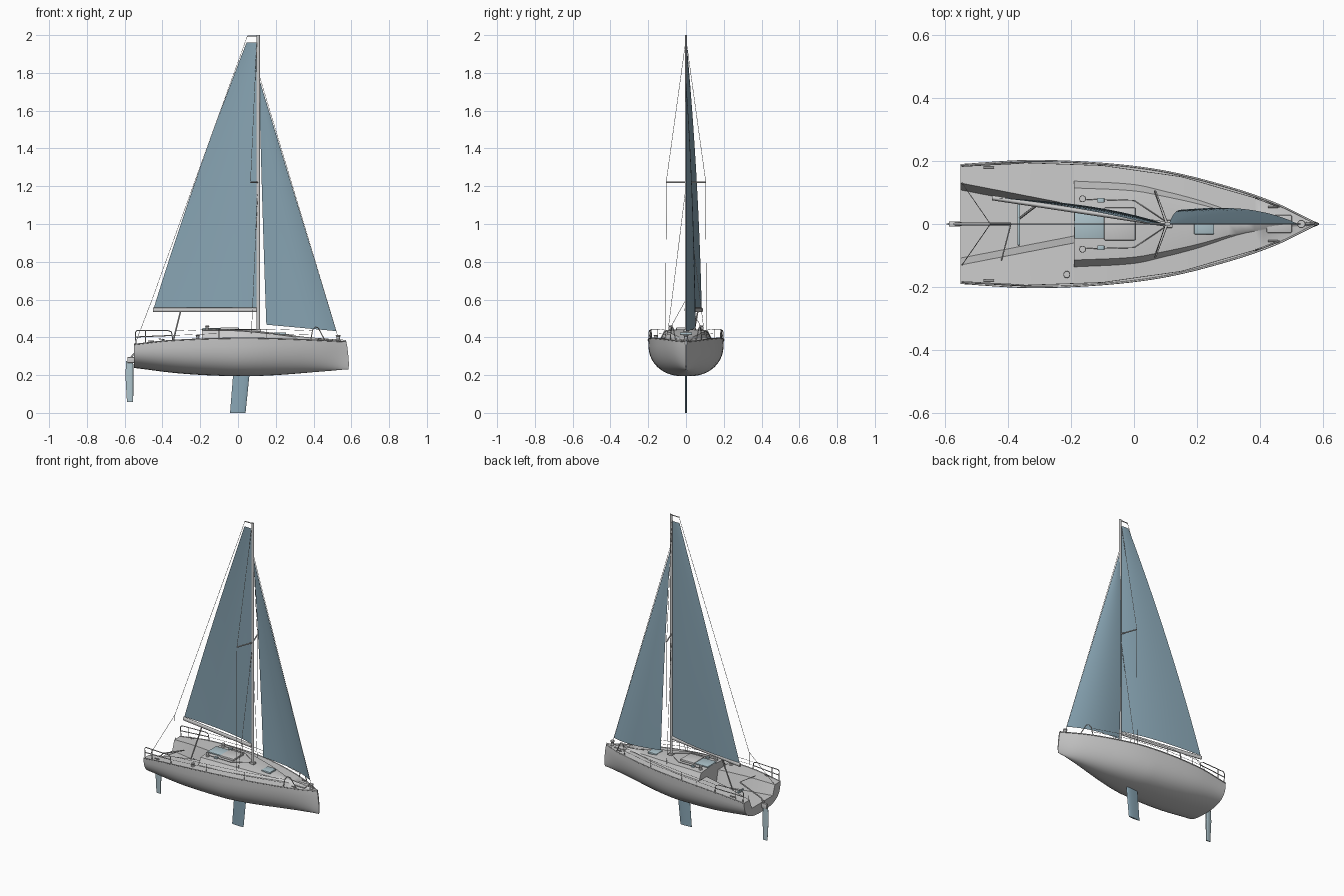
import bpy, bmesh, math
from mathutils import Vector

if "Cube" in bpy.data.objects:
    bpy.data.objects.remove(bpy.data.objects["Cube"])


def material(name, rgb):
    m = bpy.data.materials.new(name)
    m.diffuse_color = (*rgb, 1)
    m.use_nodes = True
    m.node_tree.nodes["Principled BSDF"].inputs["Base Color"].default_value = m.diffuse_color
    return m


SAIL = material("sailcloth", (0.25, 0.38, 0.46))
PALE = material("pale_glass", (0.42, 0.55, 0.60))


def finish(name, bm, mat=None, angle=35):
    bmesh.ops.recalc_face_normals(bm, faces=bm.faces)
    me = bpy.data.meshes.new(name)
    bm.to_mesh(me)
    bm.free()
    me.shade_smooth()
    me.set_sharp_from_angle(angle=math.radians(angle))
    ob = bpy.data.objects.new(name, me)
    bpy.context.collection.objects.link(ob)
    if mat:
        me.materials.append(mat)
    return ob


def loft(name, rings, closed=True, mat=None):
    """Skin a list of equal-length point rows; closed rows get end caps."""
    bm = bmesh.new()
    rows = [[bm.verts.new(p) for p in r] for r in rings]
    n = len(rows[0])
    for a, b in zip(rows, rows[1:]):
        for i in range(n if closed else n - 1):
            j = (i + 1) % n
            bm.faces.new((a[i], a[j], b[j], b[i]))
    if closed:
        bm.faces.new(rows[0])
        bm.faces.new(rows[-1])
    bmesh.ops.dissolve_degenerate(bm, dist=1e-6, edges=bm.edges)
    return finish(name, bm, mat)


def box(name, centre, size, mat=None, bevel=0.002):
    bm = bmesh.new()
    bmesh.ops.create_cube(bm, size=1)
    for v in bm.verts:
        v.co = Vector(centre) + Vector(a * b for a, b in zip(v.co, size))
    bmesh.ops.bevel(bm, geom=bm.edges[:], offset=bevel, segments=2, affect='EDGES', profile=0.5)
    return finish(name, bm, mat)


def spool(name, x, y, z, r, h):
    """Waisted drum used for winches and the furler."""
    prof = [(1, 0), (1, .25), (.7, .4), (.75, .75), (1, .85), (.9, 1)]
    return loft(name, [[(x + r * k * math.cos(a), y + r * k * math.sin(a), z + h * f)
                        for a in (i * math.tau / 16 for i in range(16))] for k, f in prof])


def tube(name, paths, r, mirror=False, mat=None, sides=2):
    """One curve object of round bars; mirror repeats each on the other side."""
    cu = bpy.data.curves.new(name, 'CURVE')
    cu.dimensions = '3D'
    cu.bevel_depth, cu.bevel_resolution, cu.use_fill_caps = r, sides, True
    if mirror:
        paths = paths + [[(x, -y, z) for x, y, z in p] for p in paths]
    for p in paths:
        s = cu.splines.new('POLY')
        s.points.add(len(p) - 1)
        for q, c in zip(s.points, p):
            q.co = (*c, 1)
    ob = bpy.data.objects.new(name, cu)
    bpy.context.collection.objects.link(ob)
    if mat:
        cu.materials.append(mat)
    return ob


def spline(table, x):
    """Smooth interpolation through (x, value) pairs."""
    x = min(max(x, table[0][0]), table[-1][0])
    slope = lambda i: ((table[min(i + 1, len(table) - 1)][1] - table[max(i - 1, 0)][1]) /
                       (table[min(i + 1, len(table) - 1)][0] - table[max(i - 1, 0)][0]))
    for i in range(len(table) - 1):
        (x0, a), (x1, b) = table[i], table[i + 1]
        if x <= x1:
            h = x1 - x0
            t = (x - x0) / h
            return (a * (1 + 2 * t) * (1 - t) ** 2 + slope(i) * h * t * (1 - t) ** 2 +
                    b * t * t * (3 - 2 * t) + slope(i + 1) * h * t * t * (t - 1))


# Hull lines: half-beam, sheer, keel line; cabin width and height
BEAM = [(-.55, .187), (-.33, .2), (-.1, .191), (.1, .166), (.3, .116), (.45, .064), (.572, .004)]
SHEER = [(-.55, .363), (-.35, .384), (0, .396), (.3, .39), (.572, .377)]
KEEL = [(-.55, .238), (-.3, .208), (0, .194), (.2, .2), (.45, .22), (.572, .231)]
CABIN_W = [(-.19, .136), (0, .125), (.1, .103), (.2, .077), (.36, .027), (.572, .003)]
CABIN_Z = [(-.19, .437), (0, .434), (.2, .415), (.36, .394), (.572, .378)]
beam = lambda x: spline(BEAM, x)
sheer = lambda x: spline(SHEER, x)


def section(x, cockpit):
    b, zs, zk = beam(x), sheer(x), spline(KEEL, x)
    e = 2 / (2.7 - 0.8 * max(0, x / .572))
    rake = 0.018 * max(0, (x - .3) / .272) ** 2
    half = []
    for k in range(13):
        t = k / 12 * math.pi / 2
        c = max(0, math.cos(t)) ** e if k < 12 else 0
        corner = 0.006 * c ** 8 if x > .5 else 0
        half.append((x + rake * c ** .6 - corner, b * math.sin(t) ** e, zs - (zs - zk) * c))
    if cockpit:                                  # sunken well
        w = .13 + (x + .55) / .36 * -.07
        half += [(x, w, zs), (x, w - .022, .3), (x, 0, .3)]
    else:                                        # raised coachroof
        w, z = min(spline(CABIN_W, x), b * .85), spline(CABIN_Z, x)
        half += [(x, w, zs + .002), (x, w * .84, z), (x, 0, z + .008)]
    return half + [(p[0], -p[1], p[2]) for p in half[-2:0:-1]]


aft = [-.55 + .36 * i / 10 for i in range(11)]
fore = [-.19 + .762 * i / 28 for i in range(29)]
loft("hull_and_deck", [section(x, True) for x in aft] + [section(x, False) for x in fore])
tube("toe_rail", [[(x, beam(x), sheer(x)) for x in aft + fore[1:]]], .003, True)


# Keel fin and rudder: foil sections
def foil(x0, x1, z, th):
    c = x1 - x0
    up = [(x1 - c * f, th * y, z) for f, y in
          ((0, 0), (.04, .5), (.15, .85), (.35, 1), (.65, .7), (1, .08))]
    return up + [(x, -y, z) for x, y, z in up[:0:-1]]


loft("keel_fin", [foil(-.025, .062, .215, .006), foil(-.042, .04, 0, .005)], mat=SAIL)
loft("rudder_blade", [foil(-.592, -.555, .275, .006), foil(-.596, -.553, .2, .006),
                      foil(-.588, -.555, .058, .004)], mat=PALE)
box("rudder_head", (-.568, 0, .28), (.036, .016, .03))
tube("tiller", [[(-.575, 0, .285), (-.54, 0, .325), (-.39, 0, .385)]], .004)
tube("tiller_extension", [[(-.39, 0, .388), (-.42, -.115, .392)]], .002)

# Mast, masthead, boom and spreaders
loft("mast", [[(.107 + .009 * math.cos(a), .006 * math.sin(a), z)
               for a in (i * math.tau / 16 for i in range(16))] for z in (.425, 1.8, 2.0)])
tube("masthead_crane", [[(.107, 0, 1.996), (.05, 0, 1.996)]], .003)
loft("boom", [[(x, y + .008 * math.cos(a), .545 + .012 * math.sin(a))
               for a in (i * math.tau / 16 for i in range(16))] for x, y in ((.098, 0), (-.45, .083))])
tube("spreaders", [[(.105, 0, 1.22), (.066, .105, 1.22)]], .004, True)


# Sails: cambered sheets between luff and leech
def sail(name, tack, head, clew, peak, camber, roach, n=14):
    tack, head, clew, peak = map(Vector, (tack, head, clew, peak))
    rows = []
    for j in range(25):
        v = j / 24
        a, b = tack.lerp(head, v), clew.lerp(peak, v)
        b += Vector((-roach, .012, 0)) * 4 * v * (1 - v)
        row = []
        for i in range(n + 1):
            u = i / n
            belly = camber * (b - a).length * 4 * u * (1 - u) * (1.25 - .5 * u)
            row.append(a.lerp(b, u) + Vector((0, belly, 0)))
        rows.append(row)
    return loft(name, rows, False, SAIL)


sail("mainsail", (.097, 0, .558), (.097, 0, 1.96), (-.445, .083, .558), (.045, .003, 1.96), .035, .014)
sail("jib", (.52, 0, .433), (.113, 0, 1.765), (.15, .045, .467), (.111, 0, 1.765), .07, .002)

# Standing rigging
tube("shrouds", [[(.1, 0, 1.98), (.066, .105, 1.22), (.066, .107, .396)],
                 [(.105, 0, 1.2), (.07, .1, .396)]], .0012, True, sides=1)
tube("forestay", [[(.53, 0, .4), (.113, 0, 1.785)]], .0012, sides=1)
tube("backstay", [[(.05, 0, 1.996), (-.455, 0, .6)]], .0012, sides=1)
tube("backstay_bridle", [[(-.455, 0, .6), (-.545, .13, .365)]], .0012, True, sides=1)
tube("mainsheet", [[(-.305, .062, .535), (-.36, .02, .312)]], .004)
box("traveller", (-.365, 0, .306), (.009, .135, .012), PALE)

# Rails and lifelines
tube("stern_rails", [[(-.54, .184, .365), (-.544, .184, .425), (-.535, .185, .436),
                      (-.37, .193, .436), (-.352, .195, .428), (-.345, .196, .385)],
                     [(-.543, .184, .402), (-.348, .195, .41)],
                     [(-.49, .187, .37), (-.49, .187, .436)]], .0028, True)
tube("bow_rails", [[(.385, .083, .386), (.395, .079, .44), (.41, .074, .456),
                    (.425, .068, .45), (.46, .055, .384)]], .0028, True)
posts = (-.345, -.1, .15, .395)
line = lambda h: [(x, beam(x) - .006, sheer(x) + h) for x in posts]
tube("stanchions", [[(x, beam(x) - .006, sheer(x)), (x, beam(x) - .006, sheer(x) + .05)]
                    for x in posts[1:3]], .002, True)
tube("lifelines", [line(.049), line(.026)], .001, True, sides=1)

# Deck fittings
box("companionway_glass", (-.142, 0, .446), (.094, .092, .008), PALE)
box("sliding_hatch", (-.045, 0, .445), (.1, .104, .014), bevel=.004)
box("fore_hatch", (.222, 0, .42), (.064, .066, .012), PALE, .004)
box("anchor_locker", (.46, 0, .387), (.08, .056, .008), bevel=.0035)
box("mast_step", (.107, 0, .436), (.03, .024, .014))
spool("furler_drum", .53, 0, .378, .013, .034)
spool("cockpit_winch", -.213, -.16, .388, .011, .024)
tube("roof_lines", [[(.095, .012, .44), (.0, .075, .441), (-.15, .078, .445)]], .0015, True, sides=1)
for side, s in (("left", 1), ("right", -1)):
    spool("roof_winch_" + side, -.163, s * .08, .436, .011, .026)
    box("clutch_" + side, (-.105, s * .075, .442), (.022, .015, .012), PALE)
    for end, x in (("stern", -.46), ("bow", .44)):
        y = s * (beam(x) - .014)
        tube(f"{end}_cleat_{side}", [[(x - .016, y, sheer(x) + .007), (x + .016, y, sheer(x) + .007)],
                                     [(x, y, sheer(x) - .002), (x, y, sheer(x) + .007)]], .003)
